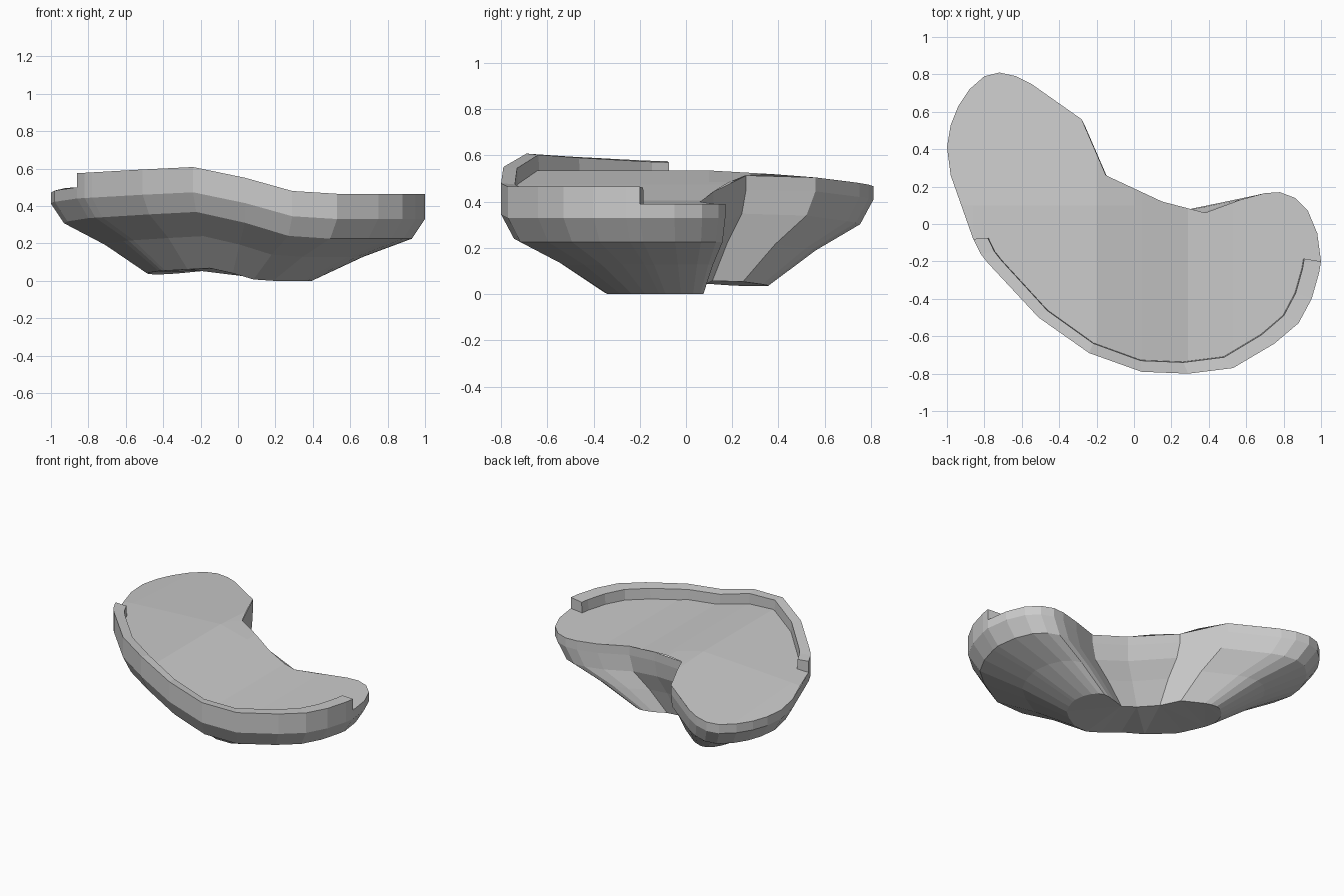
import bpy, bmesh

if "Cube" in bpy.data.objects:
    bpy.data.objects.remove(bpy.data.objects["Cube"])

# Kidney outline seen from above; the first RIM points carry the raised front rim
OUTLINE = [(-.86, -.08), (-.82, -.16), (-.78, -.21), (-.51, -.50), (-.24, -.69), (.04, -.79),
           (.29, -.80), (.53, -.77), (.75, -.64), (.88, -.53), (.95, -.40), (.99, -.26), (1, -.2),
           (.98, -.05), (.93, .07), (.86, .14), (.78, .17), (.70, .165), (.57, .13), (.38, .06),
           (.15, .12), (-.15, .26), (-.28, .56), (-.55, .75), (-.63, .79), (-.72, .81),
           (-.80, .79), (-.88, .72), (-.94, .63), (-.98, .53), (-1, .41), (-.98, .26)]
RIM = 13
HEIGHTS = [(-1, .49), (-.86, .50), (-.51, .52), (-.20, .535), (.04, .475),
           (.29, .405), (.53, .39), (1.01, .39)]


def floor_z(x, y):
    """Deck height: hump left of centre, sloping off toward the back lobe."""
    z = HEIGHTS[-1][1]
    for (x0, z0), (x1, z1) in zip(HEIGHTS, HEIGHTS[1:]):
        if x <= x1:
            z = z0 + (z1 - z0) * max(0, (x - x0) / (x1 - x0))
            break
    return z - (.057 * max(0, y - .1) if x < 0 else 0)


def finish(name, bm):
    bmesh.ops.recalc_face_normals(bm, faces=bm.faces)
    mesh = bpy.data.meshes.new(name)
    bm.to_mesh(mesh)
    bm.free()
    bpy.context.collection.objects.link(bpy.data.objects.new(name, mesh))


def bridge(bm, a, b, closed=True):
    for i in range(len(a) if closed else len(a) - 1):
        j = (i + 1) % len(a)
        bm.faces.new((a[i], a[j], b[j], b[i]))


# Body: upright band, chamfer, then a two-step taper to the small foot
bm = bmesh.new()
rings = []
for scale, shift, drop in [(1, 0, 0), (1, 0, .06), (.93, 0, .165), (.69, -.02, .27), (.44, -.045, None)]:
    ring = []
    for x, y in OUTLINE:
        f = floor_z(x, y)
        z = (f - .39) * .47 if drop is None else f - drop
        if drop == .27:
            z = .57 * (f - .165) + .43 * (f - .39) * .47
        ring.append(bm.verts.new((x * scale + shift, y * scale, z)))
    rings.append(ring)
for a, b in zip(rings, rings[1:]):
    bridge(bm, a, b)
foot = bm.faces.new(rings[-1])
bmesh.ops.triangulate(bm, faces=[foot])

# Deck: flat outline cut into strips, then lifted to the deck heights
verts = [bm.verts.new((x, y, 5)) for x, y in OUTLINE]
deck = bm.faces.new(verts)
parts = bmesh.ops.triangulate(bm, faces=[deck])["faces"]
cuts = [((x, 0, 0), (1, 0, 0)) for x, _ in HEIGHTS[1:-1]] + [((0, .1, 0), (0, 1, 0)), ((0, 0, 0), (1, 0, 0))]
for co, no in cuts:
    top = [f for f in bm.faces if all(v.co.z > 4 for v in f.verts)]
    geom = top + list({e for f in top for e in f.edges}) + list({v for f in top for v in f.verts})
    bmesh.ops.bisect_plane(bm, geom=geom, plane_co=co, plane_no=no)
for v in bm.verts:
    if v.co.z > 4:
        v.co.z = floor_z(v.co.x, v.co.y)
bmesh.ops.remove_doubles(bm, verts=bm.verts, dist=.0005)
finish("curved_body", bm)

# Raised rim along the front edge
bm = bmesh.new()
rows = []
for scale, lift in [(1, 0), (1, .075), (.91, .07), (.905, -.01)]:
    rows.append([bm.verts.new((x * scale, y * (scale + .015 if scale < 1 else 1), floor_z(x, y) + lift))
                 for x, y in OUTLINE[:RIM]])
for i in range(4):
    bridge(bm, rows[i], rows[(i + 1) % 4], closed=False)
for k in (0, -1):
    bm.faces.new([r[k] for r in rows])
finish("front_rim", bm)
